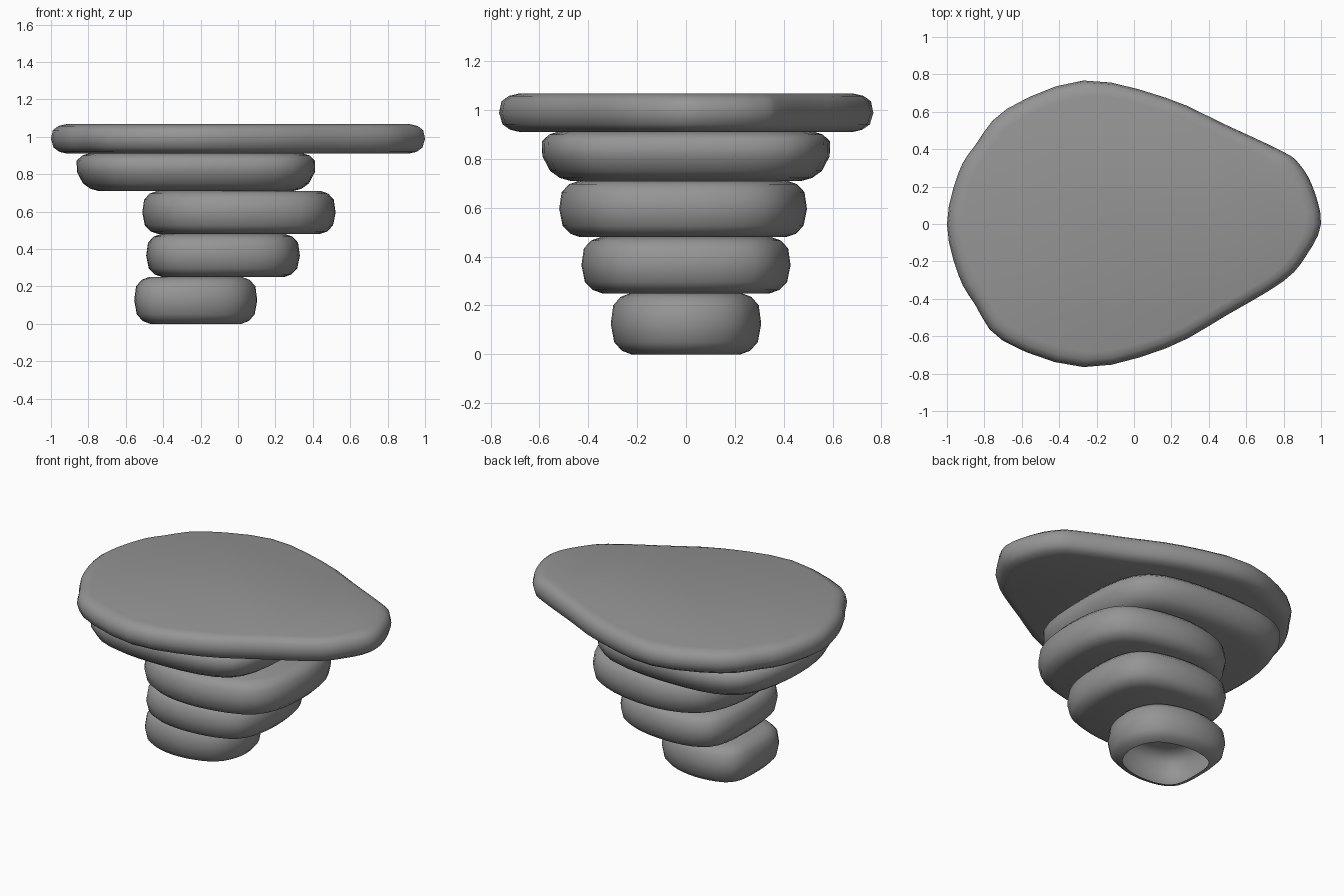
import bpy, bmesh
from math import radians
from mathutils import Vector

if "Cube" in bpy.data.objects:
    bpy.data.objects.remove(bpy.data.objects["Cube"])

# Height fraction and inward offset of each ring, shared by every stone
PROFILE = [(0, .085), (.06, .045), (.2, .014), (.5, 0), (.8, .01), (.94, .04), (1, .08)]

# Dark grey stone
dark = bpy.data.materials.new("dark_stone")
dark.diffuse_color = (.3, .3, .3, 1)
dark.use_nodes = True
dark.node_tree.nodes["Principled BSDF"].inputs["Base Color"].default_value = dark.diffuse_color


def smooth_loop(points, steps=5):
    """Closed Catmull-Rom curve through the given points."""
    n, out = len(points), []
    for i in range(n):
        a, b, c, d = (Vector(points[(i + k) % n]) for k in (-1, 0, 1, 2))
        for s in range(steps):
            t = s / steps
            out.append(.5 * (2 * b + (c - a) * t + (2 * a - 5 * b + 4 * c - d) * t * t
                             + (3 * b - a - 3 * c + d) * t ** 3))
    return out


def block(left, right):
    """Unit rounded-square outline with adjustable left and right corners."""
    (lx, ly), (rx, ry) = left, right
    return smooth_loop([(1, 0), (rx, ry), (-.08, 1), (-lx, ly),
                        (-1, 0), (-lx, -ly), (-.08, -1), (rx, -ry)])


def stone(name, outline, centre, half, z0, z1, taper=0, open_bottom=False):
    bm = bmesh.new()
    rings = []
    for t, inset in PROFILE:
        inset += taper * max(0, .7 - t)
        sx, sy = half[0] - inset, half[1] - inset
        rings.append([bm.verts.new((centre[0] + p.x * sx, centre[1] + p.y * sy,
                                    z0 + t * (z1 - z0))) for p in outline])
    n = len(outline)
    for lo, hi in zip(rings, rings[1:]):
        for i in range(n):
            j = (i + 1) % n
            bm.faces.new((lo[i], lo[j], hi[j], hi[i]))
    bm.faces.new(rings[-1])
    if not open_bottom:
        bm.faces.new(rings[0][::-1])
    mesh = bpy.data.meshes.new(name)
    bm.to_mesh(mesh)
    bm.free()
    mesh.materials.append(dark)
    ob = bpy.data.objects.new(name, mesh)
    bpy.context.collection.objects.link(ob)
    bpy.context.view_layer.objects.active = ob
    ob.select_set(True)
    bpy.ops.object.shade_smooth_by_angle(angle=radians(60))
    ob.select_set(False)


# Egg-shaped table top, outline normalised in y
top_points = [(1, 0), (.955, .2), (.88, .325), (.79, .39), (.48, .535), (.17, .675),
              (-.27, .767), (-.68, .615), (-.85, .42), (-.94, .27), (-1, 0),
              (-.94, -.27), (-.85, -.43), (-.7, -.625), (-.27, -.765), (.17, -.665),
              (.5, -.485), (.8, -.305), (.92, -.17)]
egg = smooth_loop([(x, y / .765) for x, y in top_points], 3)
stone("table_top", egg, (0, 0), (1, .765), .91, 1.067)

# Stack of supporting stones, from upper to base
even = block((.78, .76), (.78, .76))
wedge = block((.85, .78), (.72, .73))
stone("upper_stone", block((.8, .8), (.82, .82)), (-.225, 0), (.648, .6), .71, .912, taper=.06)
stone("middle_stone", even, (.005, -.012), (.517, .507), .48, .71)
stone("lower_stone", block((.84, .8), (.78, .77)), (-.08, 0), (.411, .428), .25, .48)
stone("base_stone", wedge, (-.226, 0), (.329, .308), 0, .25, open_bottom=True)
